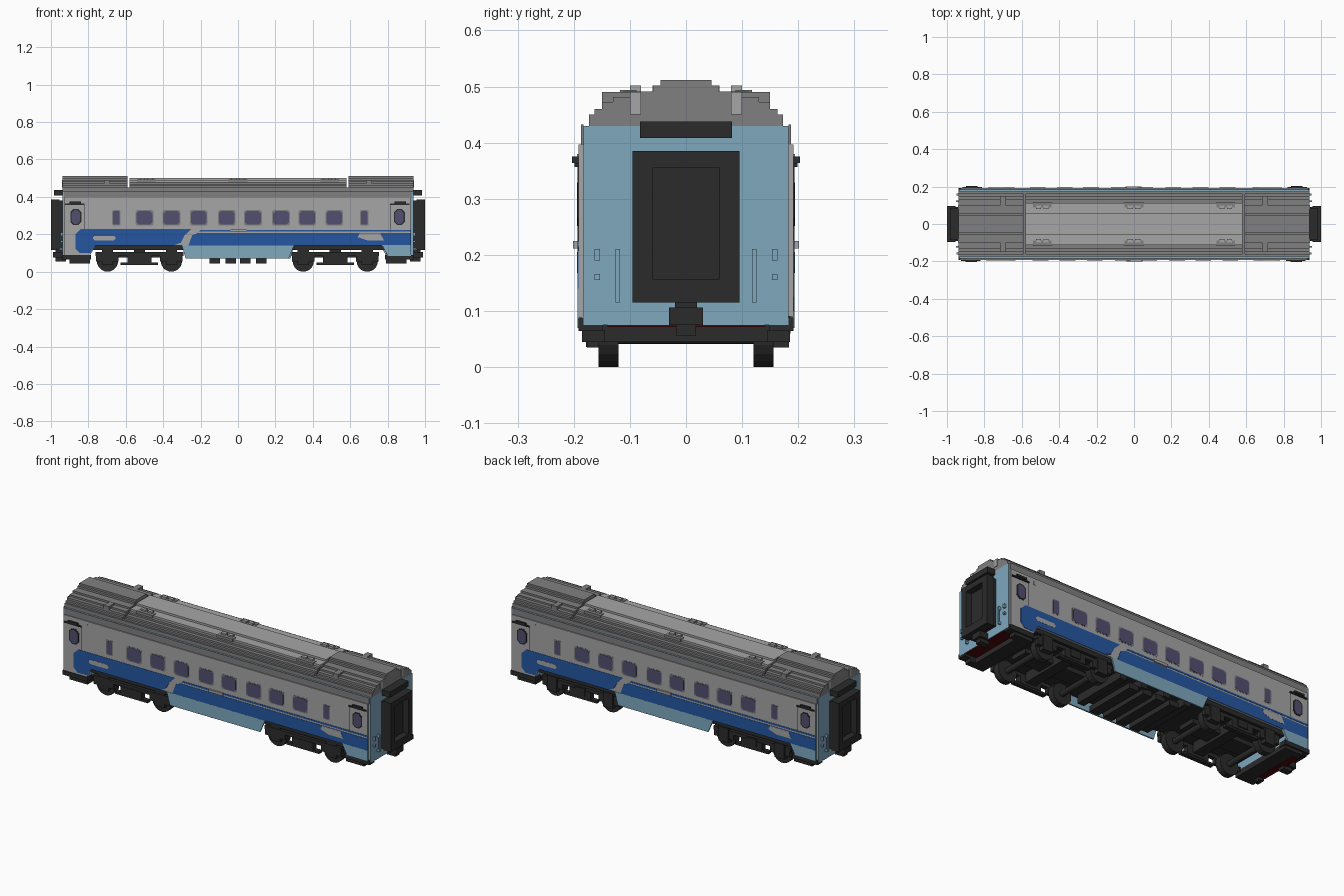
import bpy, bmesh, math
from mathutils import Matrix

cube = bpy.data.objects.get("Cube")
if cube:
    bpy.data.objects.remove(cube, do_unlink=True)


def material(name, rgb):
    lin = [((c / 255 + 0.055) / 1.055) ** 2.4 if c > 10 else c / 255 / 12.92 for c in rgb]
    m = bpy.data.materials.new(name)
    m.use_nodes = True
    m.diffuse_color = (*lin, 1)
    m.node_tree.nodes["Principled BSDF"].inputs["Base Color"].default_value = (*lin, 1)
    return m


LIGHT = material("light grey", (166, 166, 167))
DARK = material("dark grey", (128, 128, 128))
SKY = material("light blue", (126, 168, 190))
BLUE = material("blue", (36, 86, 160))
BLACK = material("black", (43, 43, 43))
GLASS = material("violet glass", (82, 78, 112))
RED = material("dark red", (80, 8, 10))
TURN = Matrix.Rotation(math.pi, 4, 'Z')


def finish(name, bm, mat, spin):
    bmesh.ops.recalc_face_normals(bm, faces=bm.faces)
    if spin:  # the coach is the same when turned half round
        geo = bmesh.ops.duplicate(bm, geom=bm.verts[:] + bm.edges[:] + bm.faces[:])["geom"]
        bmesh.ops.transform(bm, matrix=TURN, verts=[g for g in geo if isinstance(g, bmesh.types.BMVert)])
    me = bpy.data.meshes.new(name)
    bm.to_mesh(me)
    bm.free()
    me.materials.append(mat)
    ob = bpy.data.objects.new(name, me)
    bpy.context.collection.objects.link(ob)
    return ob


def boxes(name, mat, items, spin=False):
    """Boxes given as (x0, x1, y0, y1, z0, z1)."""
    bm = bmesh.new()
    for x0, x1, y0, y1, z0, z1 in items:
        m = Matrix.Translation(((x0 + x1) / 2, (y0 + y1) / 2, (z0 + z1) / 2))
        bmesh.ops.create_cube(bm, size=1, matrix=m @ Matrix.Diagonal((x1 - x0, y1 - y0, z1 - z0, 1)))
    return finish(name, bm, mat, spin)


def prism(name, mat, outlines, axis, a, b, spin=False):
    """Outlines extruded along x (points y,z) or along y (points x,z)."""
    bm = bmesh.new()
    for pts in outlines:
        place = (lambda p, d: (d, p[0], p[1])) if axis == 'x' else (lambda p, d: (p[0], d, p[1]))
        r0 = [bm.verts.new(place(p, a)) for p in pts]
        r1 = [bm.verts.new(place(p, b)) for p in pts]
        bm.faces.new(r0)
        bm.faces.new(r1[::-1])
        for i in range(len(pts)):
            j = (i + 1) % len(pts)
            bm.faces.new((r0[i], r0[j], r1[j], r1[i]))
    return finish(name, bm, mat, spin)


def clipped(x, w, z0, z1, c):
    """Rectangle with cut corners."""
    a, b = x - w / 2, x + w / 2
    return [(a + c, z0), (b - c, z0), (b, z0 + c), (b, z1 - c), (b - c, z1), (a + c, z1), (a, z1 - c), (a, z0 + c)]


def stepped(steps):
    """Symmetrical stepped roof section from (half width, top height) pairs."""
    half, z = [], 0.43
    for w, top in steps:
        half += [(w, z), (w, top)]
        z = top
    return half + [(-y, h) for y, h in reversed(half)]


# Body shell
boxes("body", SKY, [(-.938, .938, -.183, .183, .14, .43)])
boxes("end_lower_body", SKY, [(.79, .938, -.183, .183, .075, .14)], True)
boxes("eaves_strip", DARK, [(-.93, .93, -.187, -.183, .397, .432)], True)
prism("side_panel", LIGHT, [[(-.93, .09), (-.79, .09), (-.76, .14), (.77, .14), (.80, .09),
                            (.925, .09), (.925, .397), (-.93, .397)]], 'y', -.192, -.183, True)

# Livery plates
prism("blue_band", BLUE, [
    [(-.87, .125), (-.845, .10), (-.79, .10), (-.76, .14), (-.345, .14), (-.305, .155), (-.285, .195),
     (-.25, .228), (-.84, .228), (-.87, .20)],
    [(-.265, .14), (.925, .14), (.925, .207), (-.215, .207), (-.245, .195)],
    [(-.21, .215), (.925, .215), (.925, .224), (-.20, .224)]], 'y', -.1935, -.1915, True)
prism("light_blue_skirt", SKY, [
    [(-.30, .14), (-.28, .07), (.27, .07), (.30, .14)],
    [(.77, .142), (.80, .085), (.925, .085), (.925, .142)]], 'y', -.1937, -.186, True)
prism("grey_label", LIGHT, [
    clipped(-.715, .12, .168, .192, .008),
    [(.64, .185), (.69, .168), (.78, .168), (.76, .205), (.65, .205)]], 'y', -.1945, -.193, True)

# Windows
wide = [-.5, -.355, -.21, -.06, .08, .23, .37, .515]
prism("window_frame", DARK, [clipped(x, .095, .246, .329, .008) for x in wide]
      + [clipped(x, .045, .246, .329, .006) for x in (-.65, .675)], 'y', -.1927, -.1915, True)
prism("window", GLASS, [clipped(x, .084, .251, .324, .012) for x in wide]
      + [clipped(x, .034, .251, .324, .005) for x in (-.65, .675)], 'y', -.194, -.192, True)

# Doors
prism("door_window_frame", BLACK, [clipped(x, .058, .25, .335, .016) for x in (-.867, .863)],
      'y', -.1932, -.1915, True)
prism("door_window", GLASS, [clipped(x, .046, .256, .329, .014) for x in (-.867, .863)],
      'y', -.1945, -.193, True)
boxes("door_seam", BLACK, [(x, x + .003, -.193, -.191, .21, .36) for x in (-.824, .815)], True)
boxes("door_rail", BLACK, [b for x in (-.87, .868) for b in (
    (x - .055, x + .05, -.199, -.191, .357, .364), (x - .03, x + .03, -.203, -.191, .364, .375))], True)
boxes("side_sign", LIGHT, [(-.04, .045, -.201, -.191, .211, .225), (-.79, -.775, -.1945, -.191, .36, .38)], True)

# Roof
cap = stepped([(.173, .45), (.163, .46), (.15, .472), (.13, .481), (.10, .491), (.058, .502), (.045, .512)])
prism("roof_cap", DARK, [cap], 'x', .59, .938, True)
mid = stepped([(.173, .45), (.163, .46), (.15, .47), (.13, .48)])
prism("roof_middle", DARK, [mid], 'x', -.58, .58)
boxes("roof_joint", DARK, [(-.595, .595, -.173, .173, .43, .449)])
boxes("roof_top_panel", LIGHT, [(-.58, .58, -.112, .112, .478, .491), (-.58, .58, -.06, .06, .49, .502)])
boxes("roof_vent", LIGHT, [(x + d - .014, x + d + .014, -.10, -.08, .48, .502)
                           for x in (-.49, 0, .49) for d in (-.02, .02)], True)
boxes("roof_vent_base", DARK, [(x - .05, x + .05, -.118, -.088, .48, .494) for x in (-.49, 0, .49)], True)
boxes("roof_hatch", DARK, [(s * .7 - .016, s * .7 + .016, -.15, -.10, .45, .49) for s in (-1, 1)], True)
boxes("roof_end_plate", LIGHT, [(.936, .941, s * .09 - .01, s * .09 + .01, .45, .49) for s in (-1, 1)], True)

# Gangway frame around a recessed doorway
boxes("gangway", BLACK, [(.935, .965, -.09, .09, .12, .38),
                         (.955, 1, -.095, -.06, .115, .385), (.955, 1, .06, .095, .115, .385),
                         (.955, 1, -.06, .06, .355, .385), (.955, 1, -.06, .06, .115, .157)], True)
boxes("gangway_hood", BLACK, [(.935, .985, -.082, .082, .408, .438)], True)
boxes("coupler", BLACK, [(.90, .975, -.02, .02, .095, .117), (.92, .99, -.03, .03, .075, .106),
                         (.92, .975, -.018, .018, .055, .078)], True)
boxes("end_handrail", SKY, [b for s in (-1, 1) for b in (
    (.946, .953, s * .122 - .004, s * .122 + .004, .115, .21),
    (.936, .953, s * .122 - .004, s * .122 + .004, .115, .128),
    (.936, .953, s * .122 - .004, s * .122 + .004, .195, .21),
    (.936, .95, s * .158 - .005, s * .158 + .005, .19, .21),
    (.936, .95, s * .158 - .005, s * .158 + .005, .155, .166))], True)

# Underframe and entrance steps
boxes("floor", BLACK, [(-.79, .79, -.178, .178, .115, .141)])
boxes("cross_beam", BLACK, [(x - .02, x + .02, -.16, .16, .07, .116) for x in (-.2, -.07, .07, .2)])
boxes("equipment_box", BLACK, [(x - .028, x + .028, -.15, .15, .045, .075) for x in (-.125, -.04, .04, .125)])
boxes("steps", BLACK, [b for s in (-1, 1) for b in (
    (.785, .937, s * .17 - .022, s * .17 + .022, .064, .088),
    (.80, .90, s * .165 - .02, s * .165 + .02, .045, .066))], True)
boxes("end_beam", BLACK, [(.79, .87, -.185, .185, .045, .076)], True)
boxes("end_underside", RED, [(.87, .936, -.14, .14, .071, .0755)], True)

# Bogies
for side, cx in (("left", .52), ("right", -.527)):
    axles = (cx - .171, cx + .171)
    bm = bmesh.new()
    for x in axles:
        for y in (-.138, .138):
            bmesh.ops.create_cone(bm, cap_ends=True, segments=20, radius1=.057, radius2=.057, depth=.036,
                                  matrix=Matrix.Translation((x, y, .057)) @ Matrix.Rotation(math.pi / 2, 4, 'X'))
        bmesh.ops.create_cone(bm, cap_ends=True, segments=12, radius1=.016, radius2=.016, depth=.27,
                              matrix=Matrix.Translation((x, 0, .057)) @ Matrix.Rotation(math.pi / 2, 4, 'X'))
    finish(side + "_wheelsets", bm, BLACK, False)
    parts = [(cx - .03, cx + .03, -.15, .15, .06, .116), (cx - .20, cx + .20, -.05, .05, .075, .1)]
    for s in (-1, 1):
        y = s * .166
        parts += [(cx - .235, cx + .235, y - .012, y + .012, .085, .105),
                  (cx - .10, cx + .10, y - .012, y + .012, .036, .05),
                  (cx - .065, cx + .065, y - .015, y + .015, .046, .088),
                  (cx - .03, cx + .03, y - .012, y + .02, .06, .10)]
        for x in axles:
            parts += [(x - .06, x + .06, y - .01, y + .012, .055, .10),
                      (x - .03, x + .03, y - .01, y + .018, .035, .116)]
    boxes(side + "_bogie_frame", BLACK, parts)
